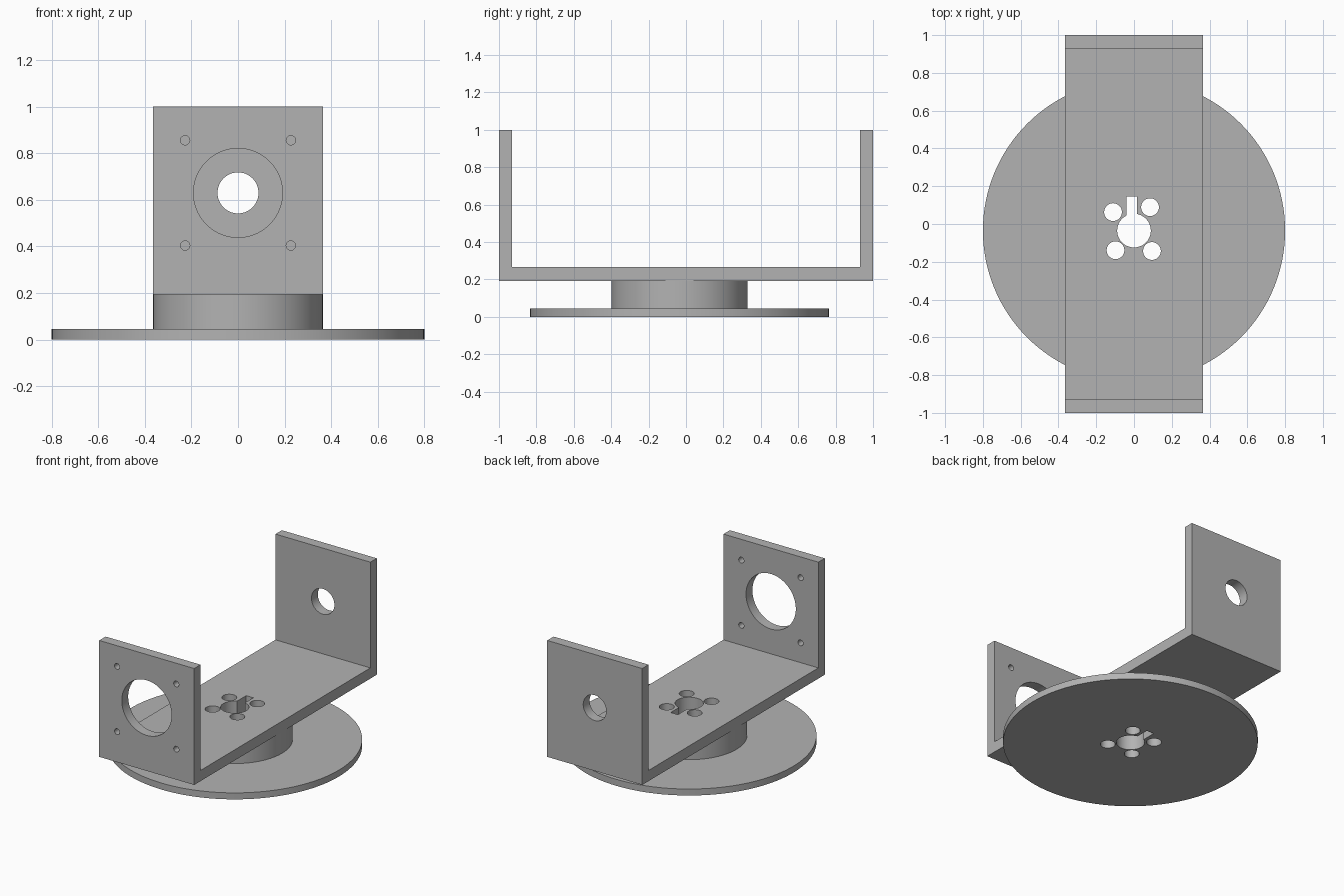
import bpy
import bmesh
import math
from mathutils import Matrix

cube = bpy.data.objects.get("Cube")
if cube:
    bpy.data.objects.remove(cube, do_unlink=True)

grey = bpy.data.materials.new("plain_grey")
grey.use_nodes = True
GREY = (0.45, 0.45, 0.45, 1)
grey.diffuse_color = GREY
grey.node_tree.nodes["Principled BSDF"].inputs["Base Color"].default_value = GREY

AXIS_Y = -0.035            # turntable axis
HALF_W = 0.364             # bracket half width and hub radius
DISC_TOP, FLOOR, FLOOR_TOP = 0.045, 0.193, 0.267
WALL = 0.07
HOLE_Z = 0.63


def finish(name, bm):
    bmesh.ops.recalc_face_normals(bm, faces=bm.faces)
    mesh = bpy.data.meshes.new(name)
    bm.to_mesh(mesh)
    bm.free()
    obj = bpy.data.objects.new(name, mesh)
    mesh.materials.append(grey)
    bpy.context.collection.objects.link(obj)
    return obj


def cylinder(name, x, y, z, radius, depth, along_y=False, sides=96):
    bm = bmesh.new()
    turn = Matrix.Rotation(math.pi / 2, 4, "X") if along_y else Matrix()
    bmesh.ops.create_cone(bm, cap_ends=True, segments=sides, radius1=radius, radius2=radius,
                          depth=depth, matrix=Matrix.Translation((x, y, z)) @ turn)
    return finish(name, bm)


def box(name, x0, x1, y0, y1, z0, z1):
    bm = bmesh.new()
    centre = Matrix.Translation(((x0 + x1) / 2, (y0 + y1) / 2, (z0 + z1) / 2))
    bmesh.ops.create_cube(bm, size=1, matrix=centre @ Matrix.Diagonal((x1 - x0, y1 - y0, z1 - z0, 1)))
    return finish(name, bm)


def cut(obj, cutters):
    for cutter in cutters:
        cutter.hide_render = True
        mod = obj.modifiers.new("hole", "BOOLEAN")
        mod.operation, mod.solver, mod.object = "DIFFERENCE", "EXACT", cutter
    bpy.context.view_layer.update()
    mesh = bpy.data.meshes.new_from_object(obj.evaluated_get(bpy.context.evaluated_depsgraph_get()))
    obj.modifiers.clear()
    obj.data = mesh


# U-shaped bracket from a side profile
bm = bmesh.new()
inner = 1 - WALL
profile = [(-1, FLOOR), (1, FLOOR), (1, 1), (inner, 1), (inner, FLOOR_TOP),
           (-inner, FLOOR_TOP), (-inner, 1), (-1, 1)]
face = bm.faces.new([bm.verts.new((-HALF_W, y, z)) for y, z in profile])
side = bmesh.ops.extrude_face_region(bm, geom=[face])
bmesh.ops.translate(bm, vec=(2 * HALF_W, 0, 0),
                    verts=[v for v in side["geom"] if isinstance(v, bmesh.types.BMVert)])
bracket = finish("bracket", bm)

# Turntable disc and hub
disc = cylinder("base_disc", 0, AXIS_Y, DISC_TOP / 2, 0.8, DISC_TOP, sides=128)
hub = cylinder("hub", 0, AXIS_Y, (DISC_TOP + FLOOR) / 2, HALF_W, FLOOR - DISC_TOP, sides=128)

# Keyed shaft hole and four screw holes through the whole stack
shaft = [cylinder("shaft_cutter", 0, AXIS_Y, 0.15, 0.089, 0.5),
         box("key_cutter", -0.039, 0.016, AXIS_Y, 0.145, -0.1, 0.4)]
for x, y in [(-0.111, 0.063), (0.085, 0.089), (-0.098, -0.139), (0.095, -0.143)]:
    shaft.append(cylinder("screw_cutter", x, y, 0.15, 0.047, 0.5, sides=48))

# Motor opening with mounting holes in front, bearing hole at the back
walls = [cylinder("motor_cutter", 0, -1, HOLE_Z, 0.191, 0.4, True),
         cylinder("bearing_cutter", 0, 1, HOLE_Z, 0.088, 0.4, True)]
for sx in (-1, 1):
    for sz in (-1, 1):
        walls.append(cylinder("mount_cutter", sx * 0.227, -1, HOLE_Z + sz * 0.226,
                              0.02, 0.4, True, 32))

cut(bracket, shaft + walls)
cut(disc, shaft)
cut(hub, shaft)
for cutter in shaft + walls:
    bpy.data.objects.remove(cutter, do_unlink=True)

# Smooth the round walls, keep the edges crisp
for obj in (bracket, disc, hub):
    bpy.ops.object.select_all(action="DESELECT")
    obj.select_set(True)
    bpy.context.view_layer.objects.active = obj
    bpy.ops.object.shade_smooth_by_angle(angle=math.radians(30))
